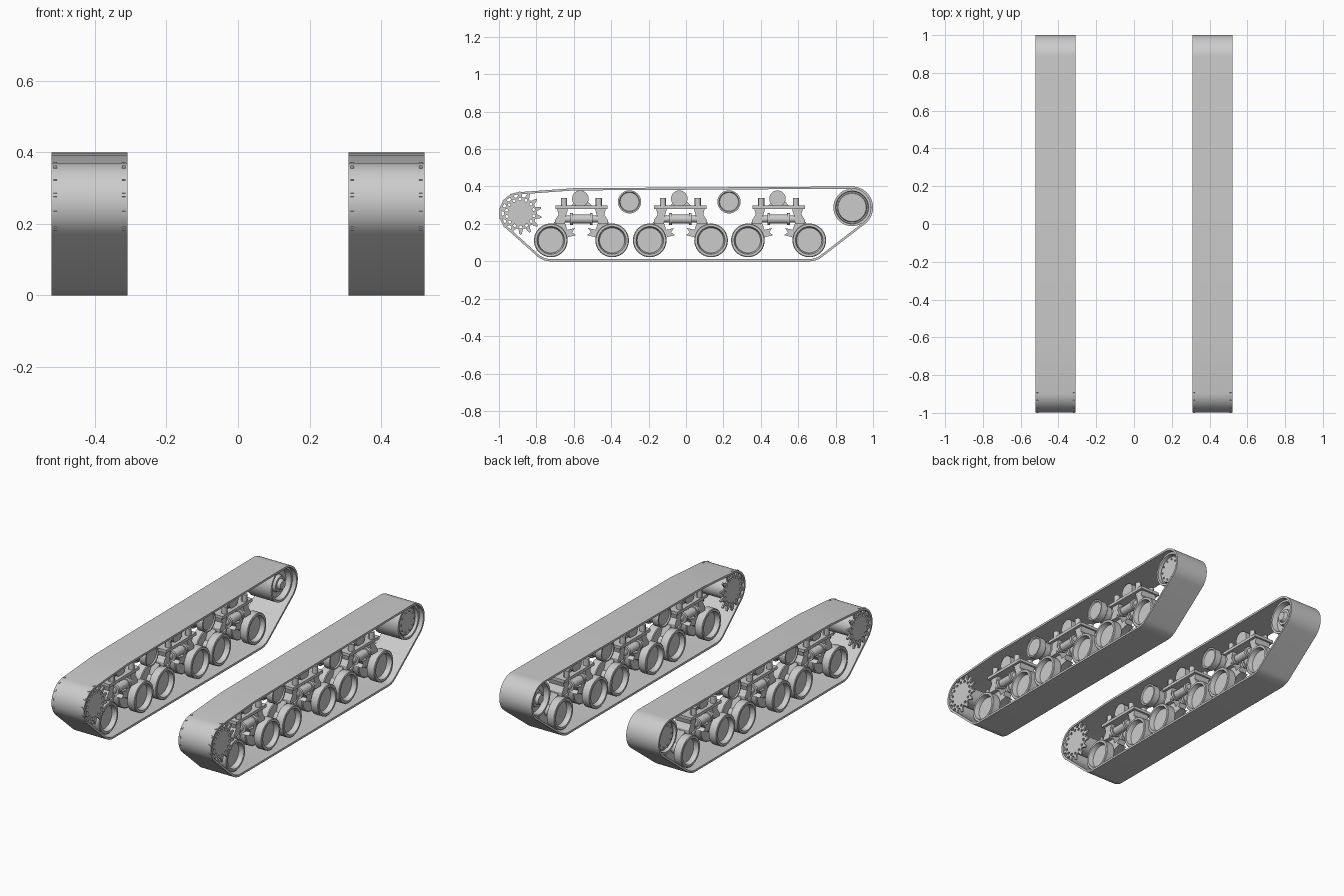
import bpy, bmesh, math
from mathutils import Matrix, Vector
from mathutils.geometry import convex_hull_2d

if "Cube" in bpy.data.objects:
    bpy.data.objects.remove(bpy.data.objects["Cube"])

grey = bpy.data.materials.new("plain grey")
grey.use_nodes = True
COLOUR = (0.6, 0.6, 0.6, 1)
grey.diffuse_color = COLOUR
grey.node_tree.nodes["Principled BSDF"].inputs["Base Color"].default_value = COLOUR

MID = 0.415      # centre line of the left track
HALF = 0.106     # half the track width
# Local axes to world axes, for turned parts and flat profiles
AXES = {
    "X": Matrix.Identity(3),
    "Y": Matrix(((0, 0, 1), (1, 0, 0), (0, 1, 0))),
    "Z": Matrix(((0, 1, 0), (0, 0, 1), (1, 0, 0))),
}
SIDE_ON = Matrix(((0, 0, 1), (1, 0, 0), (0, 1, 0))).to_4x4()


def finish(name, bm):
    """Turn a bmesh into a shaded object mirrored to the other track."""
    bmesh.ops.remove_doubles(bm, verts=bm.verts, dist=1e-5)
    bmesh.ops.recalc_face_normals(bm, faces=bm.faces)
    me = bpy.data.meshes.new(name)
    bm.to_mesh(me)
    bm.free()
    me.materials.clear()
    me.materials.append(grey)
    me.shade_smooth()
    me.set_sharp_from_angle(angle=math.radians(30))
    ob = bpy.data.objects.new(name, me)
    bpy.context.scene.collection.objects.link(ob)
    mirror = ob.modifiers.new("other_side", 'MIRROR')
    mirror.use_mirror_merge = False
    return ob


def lathe(name, profile, centre, axis="X", steps=32):
    """Spin (along, radius) points round an axis through centre."""
    bm = bmesh.new()
    vs = [bm.verts.new((a, r, 0)) for a, r in profile]
    es = [bm.edges.new(pair) for pair in zip(vs, vs[1:])]
    bmesh.ops.spin(bm, geom=vs + es, cent=(0, 0, 0), axis=(1, 0, 0),
                   angle=math.tau, steps=steps)
    bm.transform(Matrix.Translation(centre) @ AXES[axis].to_4x4())
    return finish(name, bm)


def rod(name, centre, radius, half, axis="X", steps=20):
    return lathe(name, [(-half, 0), (-half, radius), (half, radius), (half, 0)],
                 centre, axis, steps)


def plate(name, loops, x, half):
    """Extrude (y, z) outlines along x; inner outlines become holes."""
    cu = bpy.data.curves.new(name, 'CURVE')
    cu.dimensions = '2D'
    cu.fill_mode = 'BOTH'
    cu.extrude = half
    for loop in loops:
        sp = cu.splines.new('POLY')
        sp.points.add(len(loop) - 1)
        for p, (y, z) in zip(sp.points, loop):
            p.co = (y, z, 0, 1)
        sp.use_cyclic_u = True
    tmp = bpy.data.objects.new("outline", cu)
    me = bpy.data.meshes.new_from_object(tmp)
    bpy.data.objects.remove(tmp)
    bm = bmesh.new()
    bm.from_mesh(me)
    bpy.data.meshes.remove(me)
    bm.transform(Matrix.Translation((x, 0, 0)) @ SIDE_ON)
    return finish(name, bm)


def circle(y, z, r, n=64):
    return [(y + r * math.cos(math.tau * i / n), z + r * math.sin(math.tau * i / n))
            for i in range(n)]


def both_ends(half):
    """Complete a turned profile that is the same on both sides."""
    return [(-a, r) for a, r in reversed(half)] + half


SPROCKET = (-0.886, 0.258)
IDLER = (0.888, 0.288)
WHEEL_Z, AXLE_GAP = 0.112, 0.164
BOGIES = (-0.559, -0.03, 0.495)


# Track band: a belt stretched round the end wheels and road wheels
def belt(inset):
    r = 0.112 - inset
    pts = [(-0.6, 0.391 - inset)]
    for y, z in (SPROCKET, IDLER, (BOGIES[0] - AXLE_GAP, WHEEL_Z),
                 (BOGIES[2] + AXLE_GAP, WHEEL_Z)):
        pts += circle(y, z, r)
    return [pts[i] for i in convex_hull_2d([Vector(p) for p in pts])]


plate("track_band", [belt(0), belt(0.012)], MID, HALF)

# Drive sprocket: two toothed discs with holes, on a drum
TEETH = 14
gear, holes = [], []
for i in range(TEETH):
    mid = math.radians(168.5) + math.tau * i / TEETH
    for turn, r in ((-0.15, 0.086), (-0.04, 0.115), (0.04, 0.115), (0.15, 0.086)):
        gear.append((SPROCKET[0] + r * math.cos(mid + turn),
                     SPROCKET[1] + r * math.sin(mid + turn)))
    holes.append(circle(SPROCKET[0] + 0.074 * math.cos(mid),
                        SPROCKET[1] + 0.074 * math.sin(mid), 0.008, 10))
for side in (-1, 1):
    plate("sprocket_disc", [gear] + holes, MID + side * 0.096, 0.005)
rod("sprocket_drum", (MID, *SPROCKET), 0.058, 0.094, steps=32)

# Rear idler: bolted cover outside, stepped hub inside
lathe("idler_wheel", [(-0.088, 0), (-0.088, 0.025), (-0.07, 0.032), (-0.07, 0.045),
                      (-0.05, 0.05), (-0.05, 0.08), (-0.08, 0.088), (-0.08, 0.1),
                      (0.08, 0.1), (0.08, 0.088), (0.06, 0.085), (0.06, 0.079),
                      (0.07, 0.075), (0.07, 0)], (MID, *IDLER), steps=48)
for y, z in circle(*IDLER, 0.06, 10):
    rod("idler_bolt", (MID + 0.071, y, z), 0.005, 0.004, steps=8)

# Return rollers between the bogies
roller = both_ends([(0.02, 0.05), (0.02, 0.058), (0.024, 0.062), (0.065, 0.062),
                    (0.065, 0.054), (0.058, 0.05), (0.058, 0)])
for y in (-0.302, 0.23):
    lathe("return_roller", roller, (MID, y, 0.318))

# Twin road wheels with deep dished faces
wheel = both_ends([(0.026, 0.035), (0.026, 0.085), (0.03, 0.09), (0.075, 0.09),
                   (0.078, 0.086), (0.078, 0.074), (0.05, 0.067), (0.05, 0)])
leg = [(-0.13, 0.28), (-0.072, 0.28), (-0.084, 0.24), (-0.088, 0.2),
       (-0.142, 0.2), (-0.142, 0.22), (-0.122, 0.25)]
arm = [(-0.145, 0.21), (-0.09, 0.21), (-0.075, 0.168), (-0.035, 0.178),
       (-0.05, 0.155), (-0.03, 0.14), (-0.07, 0.13), (-0.163, 0.085), (-0.185, 0.112)]
spring = both_ends([(0.045, 0.024), (0.045, 0.031), (0.06, 0.031), (0.06, 0.018),
                    (0.088, 0.018), (0.088, 0)])

for by in BOGIES:
    # Bogie bracket with its skid roller
    plate("bogie_top_plate", [[(by - 0.14, 0.281), (by + 0.14, 0.281),
                               (by + 0.14, 0.298), (by - 0.14, 0.298)]], MID, 0.065)
    plate("roller_mount", [[(by - 0.055, 0.298), (by + 0.055, 0.298),
                            (by + 0.03, 0.325), (by - 0.03, 0.325)]], MID, 0.03)
    rod("top_roller", (MID, by - 0.006, 0.335), 0.044, 0.045, steps=28)
    for side in (-1, 1):
        lathe("road_wheel", wheel, (MID, by + side * AXLE_GAP, WHEEL_Z), steps=40)
        plate("bogie_leg", [[(by + side * y, z) for y, z in leg]], MID, 0.05)
        plate("wheel_arm", [[(by + side * y, z) for y, z in arm]], MID, 0.024)
        # Paired springs and bolts
        lathe("volute_spring", spring, (MID + side * 0.036, by, 0.226), "Y", 20)
        for across in (-1, 1):
            at = Vector((MID + across * 0.045, by + side * 0.093, 0.318))
            rod("plate_bolt", at, 0.017, 0.02, "Z", 12)
